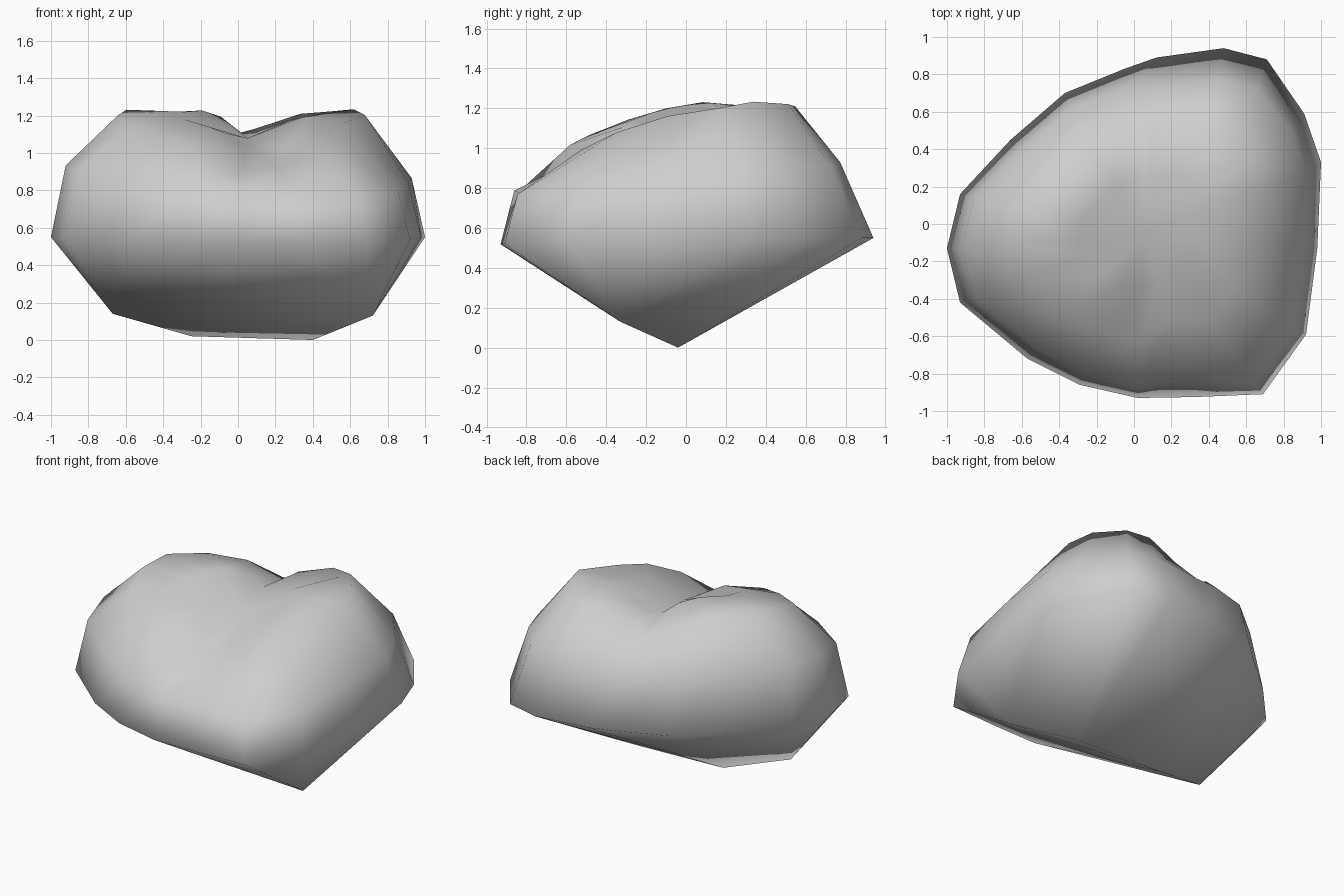
import bpy, bmesh, math

cube = bpy.data.objects.get("Cube")
if cube:
    bpy.data.objects.remove(cube, do_unlink=True)

# Widest outline of the boulder, seen from above
OUTLINE = [(-1, -.13), (-.93, -.42), (-.57, -.72), (-.29, -.86), (.02, -.93),
           (.33, -.925), (.69, -.91), (.92, -.59), (.98, -.13), (1, .33),
           (.91, .59), (.71, .88), (.48, .94), (.12, .89), (-.05, .83),
           (-.37, .7), (-.66, .45), (-.93, .16)]
CX, CY = .05, -.04
CROWN = [(-.7, .96), (-.5, 1.06), (-.3, 1.14), (-.1, 1.2), (.17, 1.245), (.53, 1.22), (1, 1.1)]
# Corners of the faceted underside
BASE = [(-.67, -.17, .14), (-.25, -.04, .02), (.4, -.04, 0), (.72, -.33, .13)]


def bell(t, width):
    return math.exp(-(t / width) ** 2)


def groove(x, y, depth):
    """Valley running front to back between the two lobes."""
    return depth * bell(x - .1 + .12 * y, .18)


def equator(x, y):
    return .55 + .05 * min(0, y + .3)


def shoulder(x, y):
    return .89 - .05 * x - .12 * max(0, -y - .1) + .08 * max(0, y) - groove(x, y, .03)


def crown(x, y):
    for (a, za), (b, zb) in zip(CROWN, CROWN[1:]):
        if y <= b:
            z = za + max(0, (y - a) / (b - a)) * (zb - za)
            break
    # The left lobe falls away at the back, the right one sits lower in front
    if x < 0:
        z -= .23 * max(0, y - .17)
    elif y < .3:
        z -= .04
    return z - groove(x, y, .1)


# Rings from the widest line up: scale, scale of the back half,
# pull of the front right corner, depth of the front valley, height
RINGS = [(1, 1, 1, 0, equator), (.925, .83, 1, .06, shoulder),
         (.66, .6, .85, .05, crown), (.34, .31, .9, 0, crown)]

bm = bmesh.new()
rings = []
for scale, back, corner, valley, height in RINGS:
    ring = []
    for px, py in OUTLINE:
        sx = sy = scale
        if py > CY:
            # The back leans in more on the right than on the left
            sy = back if px > 0 else (back + scale) / 2
        else:
            sy *= 1 - valley * bell(px - .3, .15)
            if px > .3:
                sx, sy = sx * corner, sy * corner
        x, y = CX + sx * (px - CX), CY + sy * (py - CY)
        ring.append(bm.verts.new((x, y, height(x, y))))
    rings.append(ring)

# Underside: hull of the outline and base corners, without its flat lid
base = [bm.verts.new(p) for p in BASE]
bmesh.ops.convex_hull(bm, input=rings[0] + base)
bm.normal_update()
lid = [f for f in bm.faces if f.normal.z > .5]
bmesh.ops.delete(bm, geom=lid, context="FACES_ONLY")
inner = [e for e in bm.edges if not e.link_faces]
bmesh.ops.delete(bm, geom=inner, context="EDGES")

# Walls and crown
n = len(OUTLINE)
top = bm.verts.new((CX, CY, crown(CX, CY)))
for i in range(n):
    j = (i + 1) % n
    for low, high in zip(rings, rings[1:]):
        bm.faces.new((low[i], low[j], high[j], high[i]))
    bm.faces.new((top, rings[-1][i], rings[-1][j]))
bmesh.ops.recalc_face_normals(bm, faces=bm.faces)

mesh = bpy.data.meshes.new("boulder")
bm.to_mesh(mesh)
bm.free()
mesh.polygons.foreach_set("use_smooth", [True] * len(mesh.polygons))

# Stone colour
stone = bpy.data.materials.new("grey_stone")
stone.use_nodes = True
colour = (.62, .62, .62, 1)
stone.diffuse_color = colour
stone.node_tree.nodes["Principled BSDF"].inputs["Base Color"].default_value = colour
mesh.materials.append(stone)

boulder = bpy.data.objects.new("boulder", mesh)
bpy.context.collection.objects.link(boulder)
